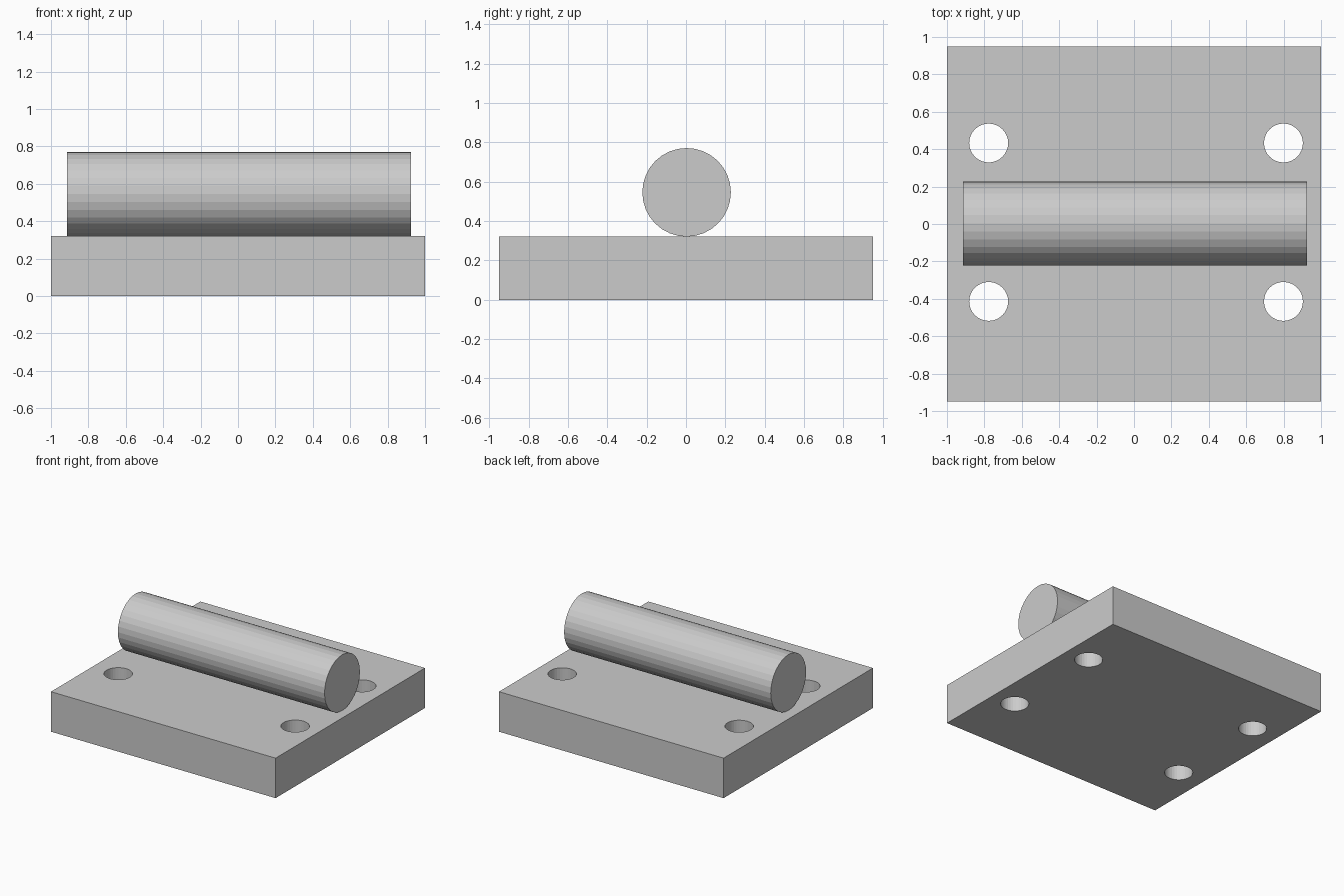
import bpy
from math import pi

cube = bpy.data.objects.get("Cube")
if cube:
    bpy.data.objects.remove(cube, do_unlink=True)

# Single plain grey
COLOUR = (0.6, 0.6, 0.6, 1)
grey = bpy.data.materials.new("plain grey")
grey.use_nodes = True
grey.diffuse_color = COLOUR
grey.node_tree.nodes["Principled BSDF"].inputs["Base Color"].default_value = COLOUR


def finish(name):
    obj = bpy.context.object
    obj.name = name
    obj.data.materials.clear()
    obj.data.materials.append(grey)
    return obj


def cylinder(name, radius, depth, location, rotation=(0, 0, 0)):
    bpy.ops.mesh.primitive_cylinder_add(vertices=32, radius=radius, depth=depth,
                                        location=location, rotation=rotation)
    return finish(name)


# Base plate
THICK = 0.322
bpy.ops.mesh.primitive_cube_add(size=1, location=(0, 0, THICK / 2))
plate = finish("base_plate")
plate.scale = (2, 1.9, THICK)
bpy.ops.object.transform_apply(location=False, rotation=False, scale=True)

# Four through holes
for side, x in (("right", -0.777), ("left", 0.799)):
    for end, y in (("front", -0.414), ("back", 0.433)):
        cutter = cylinder(f"hole_cutter_{end}_{side}", 0.104, 1, (x, y, THICK / 2))
        cutter.hide_render = True
        cut = plate.modifiers.new(f"hole_{end}_{side}", "BOOLEAN")
        cut.operation = "DIFFERENCE"
        cut.solver = "EXACT"
        cut.object = cutter
        cutter.hide_set(True)

# Round bar lying along the plate
RADIUS = 0.225
cylinder("round_bar", RADIUS, 1.84, (0.006, 0.003, THICK + RADIUS - 0.001), (0, pi / 2, 0))
